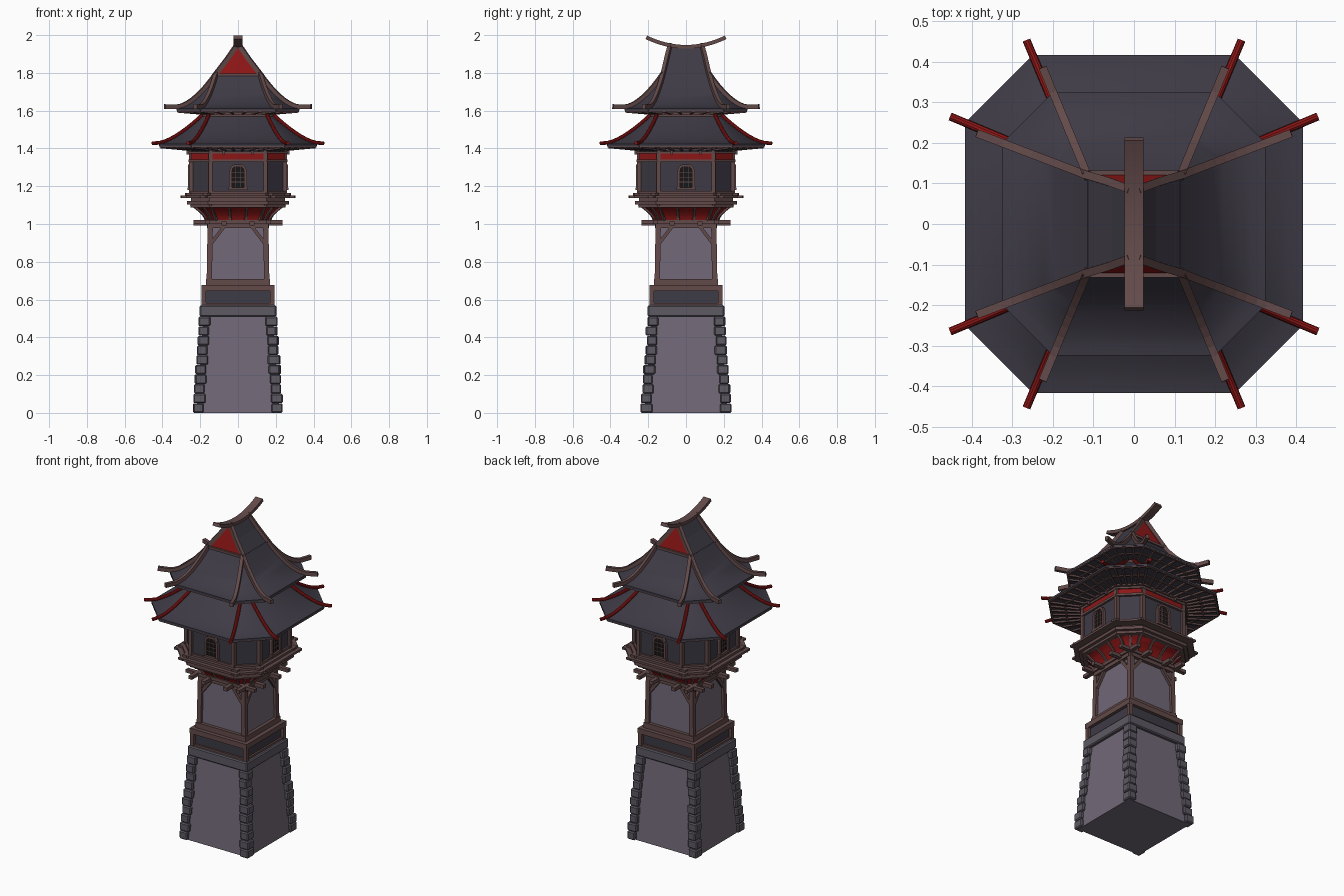
import bpy, bmesh, random
from math import pi, radians, cos, sin
from mathutils import Vector as V, Matrix

if "Cube" in bpy.data.objects:
    bpy.data.objects.remove(bpy.data.objects["Cube"])

random.seed(4)


def mat(name, r, g, b):
    m = bpy.data.materials.new(name)
    m.diffuse_color = (r, g, b, 1)
    m.use_nodes = True
    m.node_tree.nodes["Principled BSDF"].inputs["Base Color"].default_value = m.diffuse_color
    return m


STONE = mat("stone", .165, .14, .185)
QUOIN = mat("dark_stone", .11, .10, .125)
SLATE = mat("slate", .048, .043, .06)
WOOD = mat("wood", .125, .068, .068)
RED = mat("red", .27, .008, .008)
BLACK = mat("black", .008, .008, .008)


class Part:
    """One object; everything added is repeated n times around z."""
    def __init__(self, name, material, n=1):
        self.name, self.mat, self.n, self.bm = name, material, n, bmesh.new()

    def add(self, pts, faces):
        for k in range(self.n):
            R = Matrix.Rotation(2 * pi * k / self.n, 3, 'Z')
            vs = [self.bm.verts.new(R @ V(p)) for p in pts]
            for f in faces:
                self.bm.faces.new([vs[i] for i in f])
        return self

    def loft(self, rings):
        m = len(rings[0])
        faces = [(r*m + i, r*m + (i+1) % m, (r+1)*m + (i+1) % m, (r+1)*m + i)
                 for r in range(len(rings) - 1) for i in range(m)]
        faces += [tuple(range(m))[::-1], tuple(range((len(rings)-1)*m, len(rings)*m))]
        return self.add([p for r in rings for p in r], faces)

    def box(self, c, s):
        x, y, z = (v / 2 for v in s)
        return self.loft([[V(c) + V(p) for p in
                           ((-x, -y, h), (x, -y, h), (x, y, h), (-x, y, h))] for h in (-z, z)])

    def sweep(self, path, w, h, sides=4, up=(0, 0, 1)):
        path, rings = [V(p) for p in path], []
        for i, p in enumerate(path):
            t = (path[min(i+1, len(path)-1)] - path[max(i-1, 0)]).normalized()
            s = t.cross(V(up)).normalized()
            u = s.cross(t)
            if sides == 4:
                prof = [(-w/2, -h/2), (w/2, -h/2), (w/2, h/2), (-w/2, h/2)]
            else:
                prof = [(w/2*cos(2*pi*k/sides), h/2*sin(2*pi*k/sides)) for k in range(sides)]
            rings.append([p + s*a + u*b for a, b in prof])
        return self.loft(rings)

    def done(self, smooth=False, bevel=0):
        bmesh.ops.remove_doubles(self.bm, verts=self.bm.verts, dist=1e-5) if smooth else None
        bmesh.ops.recalc_face_normals(self.bm, faces=self.bm.faces)
        me = bpy.data.meshes.new(self.name)
        self.bm.to_mesh(me)
        me.materials.append(self.mat)
        ob = bpy.data.objects.new(self.name, me)
        bpy.context.collection.objects.link(ob)
        if bevel:
            b = ob.modifiers.new("bevel", 'BEVEL')
            b.width, b.segments = bevel, 1
        if smooth:
            bpy.ops.object.select_all(action='DESELECT')
            ob.select_set(True)
            bpy.context.view_layer.objects.active = ob
            bpy.ops.object.shade_smooth_by_angle(angle=radians(30))


def sq(a, z):
    return [(-a, -a, z), (a, -a, z), (a, a, z), (-a, a, z)]


def octa(a, c, z, d=None, e=None):
    # corners: (c, a) on the front/back sides, (d, e) on the left/right sides
    d, e = (a, c) if d is None else (d, e)
    return [(-c, -a, z), (c, -a, z), (d, -e, z), (d, e, z),
            (c, a, z), (-c, a, z), (-d, e, z), (-d, -e, z)]


def on(ring, side, s):
    return V(ring[side]).lerp(V(ring[side + 1]), s)


# stone base with rough corner blocks
Part("stone_base", STONE).loft([sq(.222, 0), sq(.182, .52)]).done()
q = Part("corner_blocks", QUOIN)
for sx in (-1, 1):
    for sy in (-1, 1):
        for i in range(10):
            c = .211 - .036 * i / 9
            j = lambda: random.uniform(-.004, .004)
            q.box((sx*(c+j()), sy*(c+j()), .0255 + .051*i),
                  (.055 + .006*(i % 2) + j(), .061 - .006*(i % 2) + j(), .05))
q.done(bevel=.006)
Part("stone_cap", QUOIN).loft([sq(.203, .51), sq(.203, .57)]).done(bevel=.006)

# panelled band
Part("band_panel", SLATE).loft([sq(.175, .57), sq(.175, .65)]).done()
p = Part("band_frame", WOOD, 4)
p.box((.181, .181, .608), (.024, .024, .08))
p.box((0, -.178, .575), (.36, .016, .014))
p.done()
Part("band_beams", WOOD).loft([sq(.194, .645), sq(.194, .677)]).loft([sq(.17, .677), sq(.17, .71)]).done()

# shaft with posts and braces
Part("shaft_wall", STONE).loft([sq(.15, .70), sq(.144, 1.02)]).done()
p = Part("shaft_frame", WOOD, 4)
p.loft([[(x+c, y+c, z) for x, y in ((-.014, -.014), (.014, -.014), (.014, .014), (-.014, .014))]
        for c, z in ((.152, .705), (.147, 1.0))])
for s in (-1, 1):
    p.sweep([(s*.14, -.152, .90), (s*.075, -.152, .985)], .018, .018, up=(0, 1, 0))
p.box((0, -.152, .99), (.30, .026, .022))
p.done()
p = Part("floor_beams", WOOD, 4)
for x in (-.075, .075):
    p.box((x, -.17, 1.003), (.026, .13, .022))
p.box((0, -.162, 1.011), (.47, .024, .02))
p.done()


# flared red skirt with ribs
def flare(u):
    return octa(.166 + .082*u**1.6, .115 + .03*u, 1.02 + .085*u)


us = [i / 6 for i in range(7)]
Part("flared_skirt", RED).loft([flare(u) for u in us]).done(smooth=True)
p = Part("skirt_ribs", WOOD, 4)
for side, s in ((0, 0), (0, .33), (0, .67), (1, 0), (1, .5)):
    p.sweep([on(flare(u), side, s) for u in us], .014, .016)
p.done()

# balcony
p = Part("balcony_deck", WOOD)
p.loft([octa(.252, .15, 1.088), octa(.252, .15, 1.104)])
p.loft([octa(.27, .16, 1.103), octa(.27, .16, 1.122)])
p.loft([octa(.25, .15, 1.12), octa(.25, .15, 1.14)])
p.loft([octa(.278, .165, 1.138), octa(.278, .165, 1.148)])
p.done()
p = Part("balcony_edge_boards", WOOD, 4)
for a, c, z, e in ((.285, .17, 1.144, .09), (.262, .155, 1.157, .1)):
    r = octa(a, c, z)
    for side in (0, 1):
        p.sweep([on(r, side, -e), on(r, side, 1 + e)], .026, .013)
p.done()

# octagonal room
Part("room_wall", SLATE).loft([octa(.246, .143, 1.14), octa(.25, .146, 1.40)]).done()
Part("red_frieze", RED).loft([octa(.256, .149, 1.34), octa(.256, .149, 1.374)]).done()
p = Part("room_rails", WOOD)
for z0, z1, a in ((1.16, 1.176, .257), (1.328, 1.342, .262), (1.372, 1.384, .262), (1.388, 1.405, .268)):
    p.loft([octa(a, a*.585, z0), octa(a, a*.585, z1)])
p.done()
p = Part("room_posts", WOOD, 4)
for x, y in ((.145, -.249), (.249, -.145)):
    p.box((x, y, 1.275), (.022, .022, .24))
for x in (-.075, .075):
    p.box((x, -.262, 1.382), (.014, .02, .026))
p.done()

# windows on the four main sides
Part("window_panes", BLACK, 4).box((0, -.248, 1.248), (.076, .012, .115)).done()
p = Part("window_frames", WOOD, 4)
p.sweep([(x, -.256, z) for x, z in ((-.04, 1.185), (-.04, 1.275), (-.034, 1.297), (-.02, 1.309), (.02, 1.309),
                                    (.034, 1.297), (.04, 1.275), (.04, 1.185))], .014, .018, up=(0, 1, 0))
p.box((0, -.257, 1.186), (.10, .022, .014))
for x in (-.012, .012):
    p.box((x, -.255, 1.247), (.004, .006, .115))
for z in (1.222, 1.248, 1.274):
    p.box((0, -.255, z), (.07, .006, .004))
p.done()


# lower roof
def low(t):
    return octa(.19 + .227*t, .155 + .095*t, 1.424 + .146*(1-t)**1.45)


ts = [1 - i / 8 for i in range(9)]
soffit, eave = octa(.255, .152, 1.397), octa(.417, .25, 1.412)
Part("lower_roof", SLATE).loft([soffit, eave] + [low(t) for t in ts]).done(smooth=True)
p = Part("lower_roof_poles", RED, 4)
for side in (0, 1):
    pts = [on(low(t), side, 0) + V((0, 0, .006)) for t in ts[::-1]]
    d = pts[-1] - pts[0]
    pts.append(pts[-1] + V((d.x*.16, d.y*.16, -.003)))
    p.sweep(pts, .02, .02, sides=10)
p.done(smooth=True)


# upper roof: octagonal eaves narrowing to the foot of the gables
def up(t):
    return octa(.12 + .205*t, .115 + .085*t, 1.612 + .178*(1-t)**1.7, .115 + .21*t, .12 + .08*t)


soffit2, eave2 = octa(.185, .13, 1.588), octa(.325, .20, 1.60)
Part("upper_roof", SLATE).loft([soffit2, eave2] + [up(t) for t in ts]).done(smooth=True)
Part("ridge_roof", SLATE).add(
    [(x, y, z) for h, w, z in ((.115, .119, 1.788), (.054, .102, 1.866), (.006, .085, 1.945))
     for x, y in ((-h, -w), (h, -w), (h, w), (-h, w))],
    [(1, 2, 6, 5), (5, 6, 10, 9), (3, 0, 4, 7), (7, 4, 8, 11), (8, 9, 10, 11)]).done()
Part("red_gables", RED, 2).add([(-.112, -.122, 1.79), (.112, -.122, 1.79), (0, -.088, 1.94)], [(0, 1, 2)]).done()
p = Part("upper_roof_rails", WOOD, 2)
p.sweep([(-.12, -.125, 1.79), (.12, -.125, 1.79)], .014, .014)
for s in (-1, 1):
    for i, head in ((1, []), (2, [V((.004, -.083, 1.95)), V((.058, -.103, 1.872))])):
        pts = head + [V(up(t)[i]) + V((0, 0, .008)) for t in ts[::-1]]
        d = V(up(1)[i]) - V(up(0)[i])
        pts.append(pts[-1] + V((d.x*.3, d.y*.3, .002)))
        p.sweep([(s*v.x, v.y, v.z) for v in pts], .02, .024)
p.done()
Part("ridge_beam", WOOD).sweep([(0, y/100, 1.938 + .05*abs(y/21)**2)
                                for y in range(-21, 22, 3)], .048, .02).done(smooth=True)

# neck between the roofs, rafters under both eaves
Part("roof_neck", WOOD).loft([octa(.192, .15, 1.56), octa(.192, .15, 1.583)]).loft(
    [octa(.18, .13, 1.58), octa(.18, .13, 1.60)]).done()
p = Part("eave_rafters", WOOD, 4)
for inner, outer, n in ((soffit, eave, 7), (soffit2, eave2, 5)):
    for side, m in ((0, n), (1, n - 2)):
        for k in range(m):
            s = k / m
            p.sweep([on(inner, side, s) - V((0, 0, .003)), on(outer, side, s).lerp(on(inner, side, s), .06)
                     - V((0, 0, .003))], .012, .014)
        for f in (.5, .95):
            a, b = (on(inner, side, s).lerp(on(outer, side, s), f) for s in (0, 1))
            p.sweep([a, b], .012, .012)
p.done()
